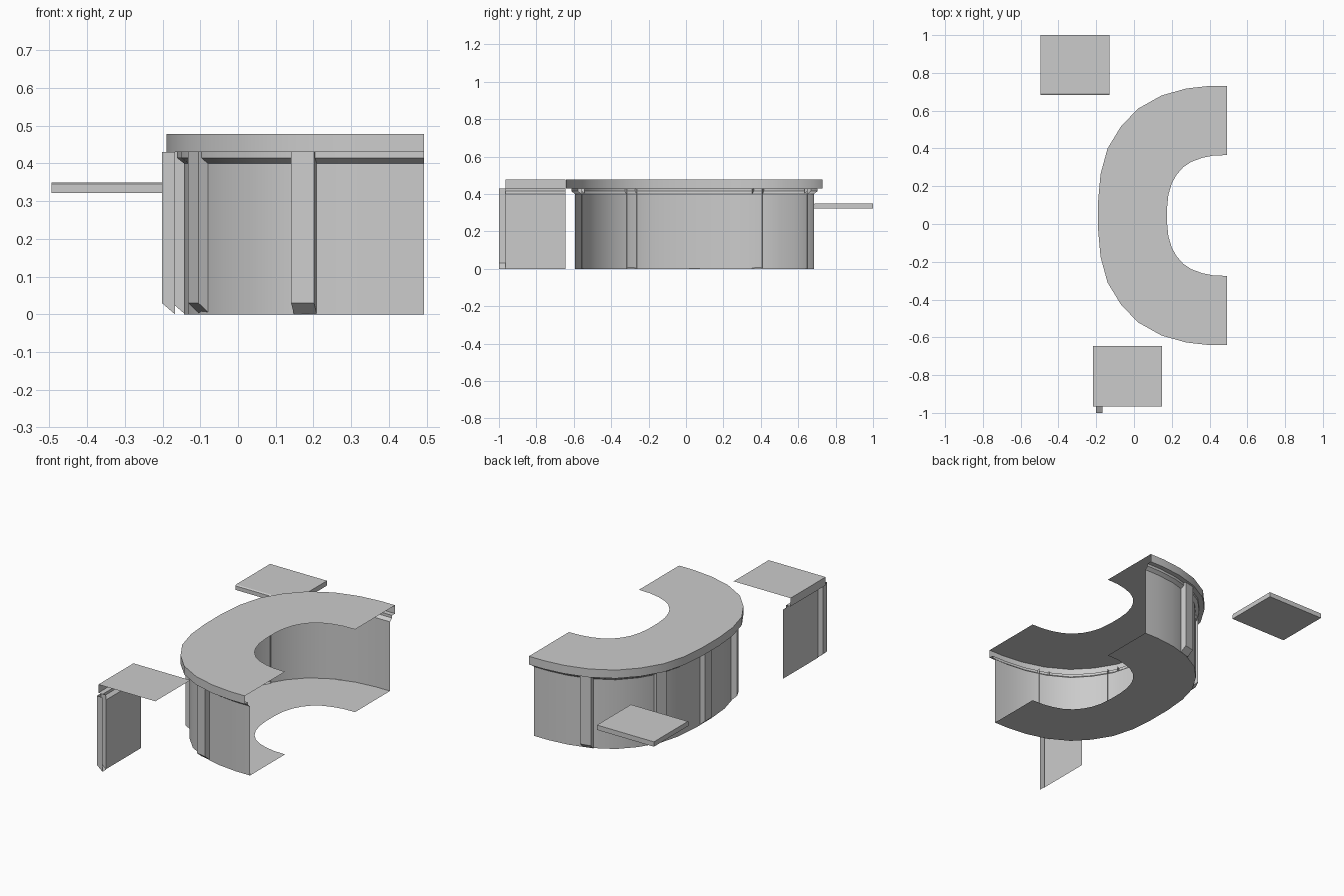
import bpy, bmesh
from math import radians, cos, sin
from mathutils import Vector

if "Cube" in bpy.data.objects:
    bpy.data.objects.remove(bpy.data.objects["Cube"], do_unlink=True)

grey = bpy.data.materials.new("plain grey")
grey.use_nodes = True
grey.diffuse_color = (0.6, 0.6, 0.6, 1)
grey.node_tree.nodes["Principled BSDF"].inputs["Base Color"].default_value = (0.6, 0.6, 0.6, 1)

CY = 0.045          # symmetry line of the curved counter
TOP, WALL = 0.478, 0.047

# Front profile: inset from the rim, height
PROFILE = [(WALL, 0), (WALL, 0.40), (0.028, 0.415), (0.028, 0.43), (0, 0.43), (0, TOP)]


def make(name, verts, faces, smooth=False):
    mesh = bpy.data.meshes.new(name)
    mesh.from_pydata([tuple(v) for v in verts], [], faces)
    mesh.materials.append(grey)
    obj = bpy.data.objects.new(name, mesh)
    bpy.context.collection.objects.link(obj)
    if smooth:
        bpy.ops.object.select_all(action='DESELECT')
        obj.select_set(True)
        bpy.context.view_layer.objects.active = obj
        bpy.ops.object.shade_smooth_by_angle(angle=radians(25))
    return obj


def mirrored(half):
    """Half curve (x, distance from the symmetry line) to a full path."""
    path = [(x, CY + d) for x, d in half]
    return path + [(x, CY - d) for x, d in reversed(half)]


def inset(path, d, ends=None):
    """Shift a path to its left by d."""
    pts = [Vector(p) for p in path]
    out = []
    for i, p in enumerate(pts):
        t = (pts[min(i + 1, len(pts) - 1)] - pts[max(i - 1, 0)]).normalized()
        n = Vector((-t.y, t.x))
        if ends and i in (0, len(pts) - 1):
            n = Vector((0, -1 if i == 0 else 1))
        out.append(p + n * d)
    return out


def sweep(name, path, ends=None):
    """Run the front profile along a path as an open sheet."""
    rows = [[(p.x, p.y, z) for p in inset(path, d, ends)] for d, z in PROFILE]
    n = len(path)
    faces = [(j * n + i, j * n + i + 1, (j + 1) * n + i + 1, (j + 1) * n + i)
             for j in range(len(rows) - 1) for i in range(n - 1)]
    make(name, sum(rows, []), faces, True)


def sheet(name, outline, z, up=True):
    order = list(range(len(outline)))
    make(name, [(p[0], p[1], z) for p in outline], [order if up else order[::-1]])


def pilaster(name, x, y, angle, width):
    """Open-backed upright strip with a sloping foot."""
    n = Vector((-cos(angle), sin(angle), 0))
    side = Vector((-n.y, n.x, 0)) * width / 2
    base = Vector((x, y, 0))
    verts = []
    for s in (-1, 1):
        for depth, z in ((-0.003, 0), (0.032, 0.03), (0.032, 0.43), (-0.003, 0.43)):
            verts.append(base + n * depth + side * s + Vector((0, 0, z)))
    make(name, verts, [(0, 1, 2, 3), (7, 6, 5, 4), (1, 5, 6, 2), (0, 4, 5, 1)])


# Curved counter
outer = mirrored([(0.493, 0.686), (0.40, 0.686), (0.275, 0.672), (0.145, 0.635),
                  (0.02, 0.565), (-0.07, 0.47), (-0.14, 0.355), (-0.177, 0.22),
                  (-0.19, 0.075)])
inner = mirrored([(0.493, 0.32), (0.42, 0.317), (0.36, 0.305), (0.305, 0.285),
                  (0.26, 0.255), (0.225, 0.215), (0.20, 0.17), (0.182, 0.11),
                  (0.175, 0.04)])
sweep("curved_counter_front", outer, True)
sheet("curved_counter_top", outer + inner[::-1], TOP)
sheet("curved_counter_floor", inset(outer, WALL, True) + inner[::-1], 0, False)

# Strips on the curved front
pilaster("centre_strip", -0.143, CY, 0, 0.06)
for s, label in ((1, "back"), (-1, "front")):
    pilaster(label + "_middle_strip", -0.09, CY + s * 0.335, s * radians(27), 0.06)
    pilaster(label + "_end_strip", 0.178, CY + s * 0.598, s * radians(78), 0.062)

# Straight counter section
sweep("straight_counter_front", [(-0.217, -0.645), (-0.217, -0.965)])
sheet("straight_counter_top",
      [(-0.217, -0.965), (0.147, -0.965), (0.147, -0.645), (-0.217, -0.645)], TOP)
pilaster("straight_counter_strip", -0.17, -0.9825, 0, 0.035)

# Loose shelf board with a chamfered front edge
edge = [(0.682, 0.322), (0.682, 0.345), (0.69, 0.35), (1, 0.35), (1, 0.322)]
n = len(edge)
verts = [(x, y, z) for x in (-0.495, -0.131) for y, z in edge]
faces = [(i, n + i, n + (i + 1) % n, (i + 1) % n) for i in range(n)]
board = make("shelf_board", verts, faces + [tuple(range(n)), tuple(range(2 * n - 1, n - 1, -1))])

# Consistent outward faces on the closed board
bm = bmesh.new()
bm.from_mesh(board.data)
bmesh.ops.recalc_face_normals(bm, faces=bm.faces)
bm.to_mesh(board.data)
bm.free()
